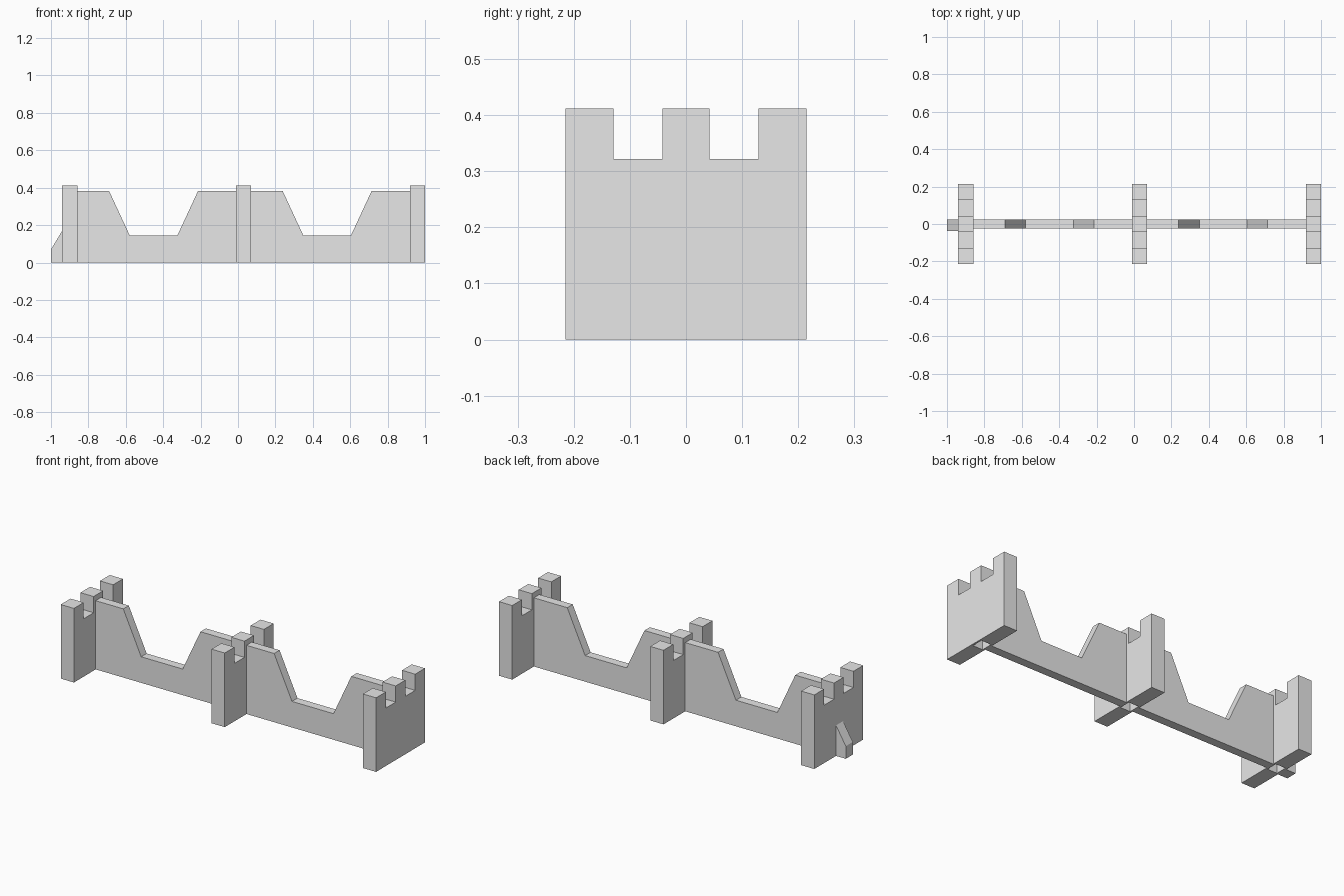
import bpy
import bmesh

cube = bpy.data.objects.get("Cube")
if cube:
    bpy.data.objects.remove(cube, do_unlink=True)

stone = bpy.data.materials.new("light_grey_stone")
stone.use_nodes = True
stone.diffuse_color = (0.8, 0.8, 0.8, 1)
stone.node_tree.nodes["Principled BSDF"].inputs["Base Color"].default_value = (0.8, 0.8, 0.8, 1)


def extrude_profile(name, points, direction):
    """Close a profile of 3D points and extrude it along a direction."""
    bm = bmesh.new()
    face = bm.faces.new([bm.verts.new(p) for p in points])
    result = bmesh.ops.extrude_face_region(bm, geom=[face])
    moved = [g for g in result["geom"] if isinstance(g, bmesh.types.BMVert)]
    bmesh.ops.translate(bm, verts=moved, vec=direction)
    bmesh.ops.recalc_face_normals(bm, faces=bm.faces)
    mesh = bpy.data.meshes.new(name)
    bm.to_mesh(mesh)
    bm.free()
    mesh.materials.append(stone)
    obj = bpy.data.objects.new(name, mesh)
    bpy.context.collection.objects.link(obj)
    return obj


TOWER = 0.081      # tower thickness along x
HALF = 0.215       # half tower width along y
TOP, NOTCH = 0.412, 0.322
tower_starts = {"right": -0.94, "middle": -0.012, "left": 0.919}

# Crenellated towers, each with a socket in the underside
half_outline = [(0.042, TOP), (0.042, NOTCH), (0.129, NOTCH), (0.129, TOP), (HALF, TOP), (HALF, 0)]
outline = half_outline + [(-y, z) for y, z in reversed(half_outline)]
for side, x in tower_starts.items():
    tower = extrude_profile(side + "_tower", [(x, y, z) for y, z in outline], (TOWER, 0, 0))
    a, b = x + 0.01, x + TOWER - 0.01
    socket = extrude_profile(side + "_socket_cutter",
                             [(a, -0.032, -0.02), (b, -0.032, -0.02), (b, -0.032, 0.15), (a, -0.032, 0.05)],
                             (0, 0.064, 0))
    socket.hide_render = True
    socket.hide_viewport = True
    cut = tower.modifiers.new("socket", "BOOLEAN")
    cut.operation = "DIFFERENCE"
    cut.solver = "EXACT"
    cut.object = socket

# Wall panels between towers, with a trapezoid dip
for side, start, end in (("right", "right", "middle"), ("left", "middle", "left")):
    x0, x1 = tower_starts[start] + TOWER, tower_starts[end]
    dip = [(0.17, 0.382), (0.28, 0.145), (0.535, 0.145), (0.645, 0.382)]
    profile = [(x0, 0), (x0, 0.382)] + [(x0 + dx, z) for dx, z in dip] + [(x1, 0.382), (x1, 0)]
    extrude_profile(side + "_wall", [(x, -0.024, z) for x, z in profile], (0, 0.048, 0))

# Sloped connector tab on the end tower
tab_end = tower_starts["right"]
extrude_profile("connector_tab",
                [(x, -0.038, z) for x, z in ((-1, 0), (-1, 0.07), (tab_end, 0.17), (tab_end, 0))],
                (0, 0.062, 0))
